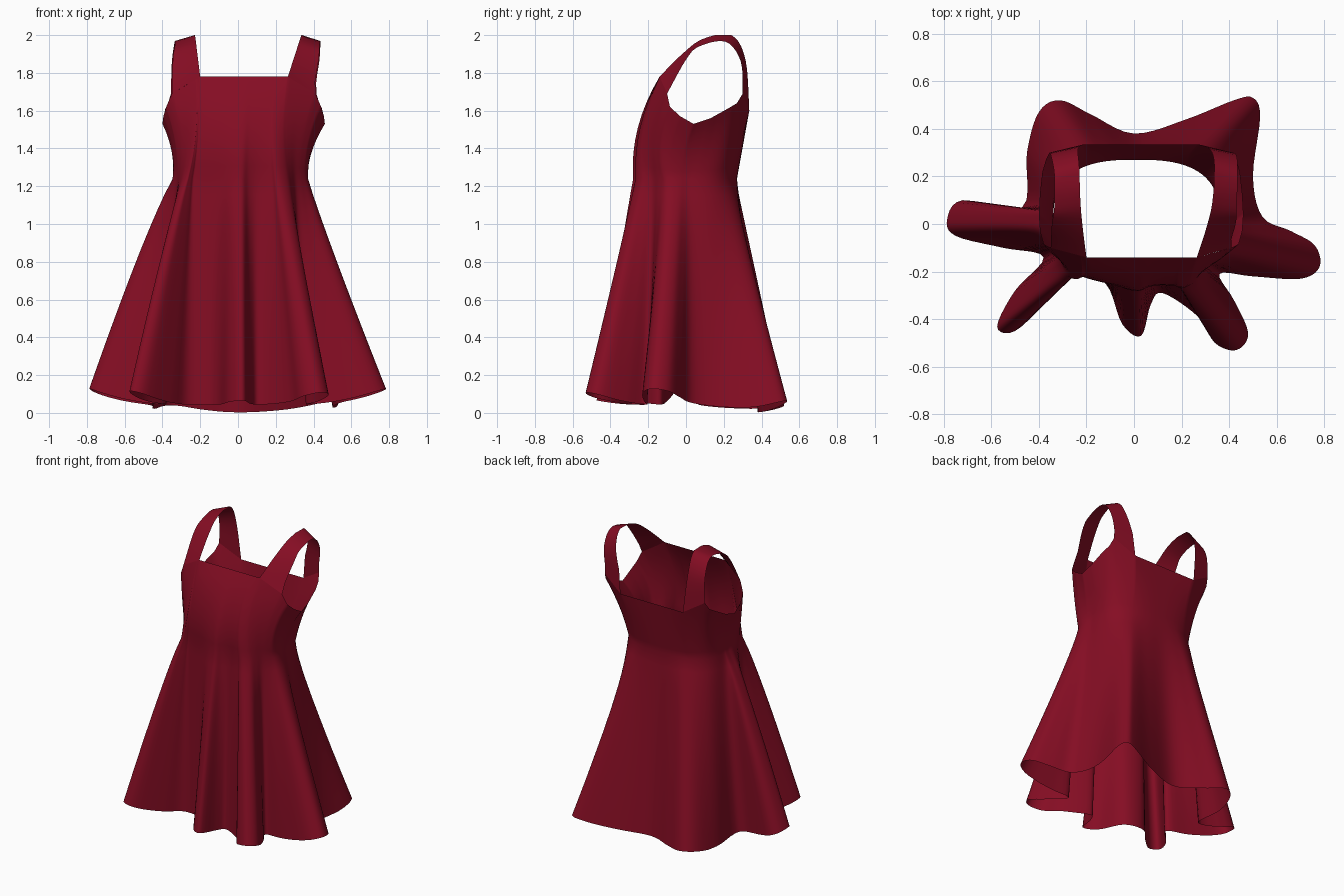
import bpy, math
from mathutils import Vector

if "Cube" in bpy.data.objects:
    bpy.data.objects.remove(bpy.data.objects["Cube"])

fabric = bpy.data.materials.new("dark red fabric")
fabric.use_nodes = True
RED = (0.235, 0.004, 0.017, 1)
fabric.diffuse_color = RED
fabric.node_tree.nodes["Principled BSDF"].inputs["Base Color"].default_value = RED
fabric.node_tree.nodes["Principled BSDF"].inputs["Roughness"].default_value = 0.8

WAIST_Z = 1.24
TAU = 2 * math.pi


def spline(points, steps, closed=False):
    """Smooth curve through the given points."""
    n = len(points)
    pick = (lambda i: points[i % n]) if closed else (lambda i: points[min(max(i, 0), n - 1)])
    out = []
    for i in range(n if closed else n - 1):
        a, b, c, d = (pick(i + k) for k in (-1, 0, 1, 2))
        for s in range(steps):
            t = s / steps
            out.append(b + (c - a) * (t / 2) + (a * 2 - b * 5 + c * 4 - d) * (t * t / 2)
                       + (b * 3 - a - c * 3 + d) * (t ** 3 / 2))
    if not closed:
        out.append(points[-1])
    return out


def cloth(name, rows, closed):
    """Sheet of quads through rows of points."""
    n = len(rows[0])
    faces = []
    for j in range(len(rows) - 1):
        for i in range(n if closed else n - 1):
            k = (i + 1) % n
            faces.append((j * n + i, j * n + k, (j + 1) * n + k, (j + 1) * n + i))
    mesh = bpy.data.meshes.new(name)
    mesh.from_pydata([p for row in rows for p in row], [], faces)
    mesh.materials.append(fabric)
    for poly in mesh.polygons:
        poly.use_smooth = True
    obj = bpy.data.objects.new(name, mesh)
    bpy.context.collection.objects.link(obj)


def left_side(p):
    """Mirror a right-hand point; the left side sits a little wider higher up."""
    return Vector((0.06 + 0.2 * max(0, p.z - 1.76) - p.x, p.y, p.z))


# Hem outline with its folds, counter-clockwise from the front centre
hem_keys = [Vector((x, y, 0)) for x, y in (
    (.03, -.47), (.07, -.34), (.12, -.29), (.27, -.39), (.34, -.5), (.43, -.53),
    (.48, -.46), (.42, -.32), (.36, -.21), (.5, -.22), (.7, -.23), (.78, -.18),
    (.76, -.09), (.66, -.03), (.54, .03), (.5, .2), (.53, .45), (.5, .53),
    (.42, .52), (.22, .44), (0, .38), (-.18, .46), (-.31, .52), (-.4, .47),
    (-.45, .3), (-.47, .07), (-.72, .1), (-.785, .02), (-.75, -.05), (-.55, -.1),
    (-.38, -.14), (-.5, -.28), (-.575, -.43), (-.5, -.45), (-.36, -.32),
    (-.26, -.22), (-.12, -.25), (-.05, -.42))]
hem = spline(hem_keys, 5, closed=True)
count = len(hem)

# Steadily increasing column angles, averaged over neighbouring columns
raw = [math.atan2(p.y - .01, p.x - .01) for p in hem]
for i in range(1, count):
    raw[i] += TAU * round((raw[i - 1] - raw[i]) / TAU)
wrapped = [a - TAU for a in raw] + raw + [a + TAU for a in raw]
angles = sorted(sum(wrapped[count + i - 4:count + i + 5]) / 9 for i in range(count))

# Waist: rounded rectangle
waist = []
for a in angles:
    c, s = math.cos(a), math.sin(a)
    r = (abs(c / .35) ** 2.7 + abs(s / .255) ** 2.7) ** (-1 / 2.7)
    waist.append(Vector((.01 + r * c, .015 + r * s, WAIST_Z)))

# Hem height follows from the cloth length
for p, w in zip(hem, waist):
    length = 1.197 + min(max(p.y, 0) * .12, .045)
    drop = (p.xy - w.xy).length
    p.z = WAIST_Z - math.sqrt(length ** 2 - drop ** 2)

# The front folds already start above the waist
rise = []
for a, w, h in zip(angles, waist, hem):
    fold = (h - w) * (.17 * max(0, -math.sin(a)))
    fold.z = 0
    rise.append(fold)

# Top edge: neckline corner, strap foot, armhole, strap foot, back corner
right_edge = [Vector(p) for p in (
    (-.2, -.14, 1.78), (-.35, -.1, 1.69), (-.38, -.085, 1.62), (-.395, -.03, 1.57),
    (-.4, .04, 1.53), (-.395, .13, 1.56), (-.385, .22, 1.61), (-.37, .27, 1.64),
    (-.355, .3, 1.69), (-.21, .335, 1.6))]
edge_keys = [left_side(p) for p in right_edge] + right_edge


def edge_angle(p):
    a = math.atan2(p.y - .08, p.x - .03)
    return a if a > -math.pi / 2 else a + TAU


keyed = sorted(((edge_angle(p), p) for p in edge_keys), key=lambda k: k[0])
ring = [(keyed[-1][0] - TAU, keyed[-1][1])] + keyed + [(keyed[0][0] + TAU, keyed[0][1])]


def edge_point(a):
    while a < ring[0][0]:
        a += TAU
    while a > ring[-1][0]:
        a -= TAU
    for (a0, p0), (a1, p1) in zip(ring, ring[1:]):
        if a0 <= a <= a1:
            return p0.lerp(p1, (a - a0) / (a1 - a0))


edge = [edge_point(a) for a in angles]
for a, p in keyed:  # keep the corners crisp
    near = min(range(count), key=lambda i: abs(math.remainder(angles[i] - a, TAU)))
    edge[near] = p.copy()

# Skirt rows, then bodice rows with a fuller chest
rows = []
for j in range(14):
    t = 1 - j / 14
    row = []
    for a, w, h, fold in zip(angles, waist, hem, rise):
        flare = t ** (.97 + .1 * math.cos(a) + .08 * max(0, math.sin(a)))
        p = (w + fold).lerp(h, flare)
        p.z = w.z + (h.z - w.z) * t
        row.append(p)
    rows.append(row)
for j in range(9):
    t = j / 8
    row = []
    for a, w, e, fold in zip(angles, waist, edge, rise):
        p = w.lerp(e, t) + fold * (1 - t) ** 2
        swell = 4 * t * (1 - t)
        p.y -= .055 * swell * max(0, -math.sin(a)) ** .5
        p.x -= .02 * swell * math.cos(a)
        row.append(p)
    rows.append(row)
cloth("dress_body", rows, closed=True)

# Shoulder straps: ribbon between the neck edge and the armhole edge
neck = [Vector(p) for p in (
    (-.2, -.14, 1.78), (-.215, -.02, 1.9), (-.225, .09, 1.98),
    (-.23, .24, 2), (-.235, .315, 1.87), (-.21, .335, 1.6))]
arm = [Vector(p) for p in (
    (-.35, -.1, 1.69), (-.345, 0, 1.87), (-.335, .07, 1.94),
    (-.335, .21, 1.965), (-.35, .29, 1.86), (-.355, .3, 1.69))]
inner, outer = spline(neck, 5), spline(arm, 5)
for p in inner + outer:
    p.z = min(p.z, 2)
middle = [a.lerp(b, .5) for a, b in zip(inner, outer)]
cloth("right_strap", [inner, middle, outer], closed=False)
mirrored = [[left_side(p) for p in row] for row in (outer, middle, inner)]
cloth("left_strap", mirrored, closed=False)
